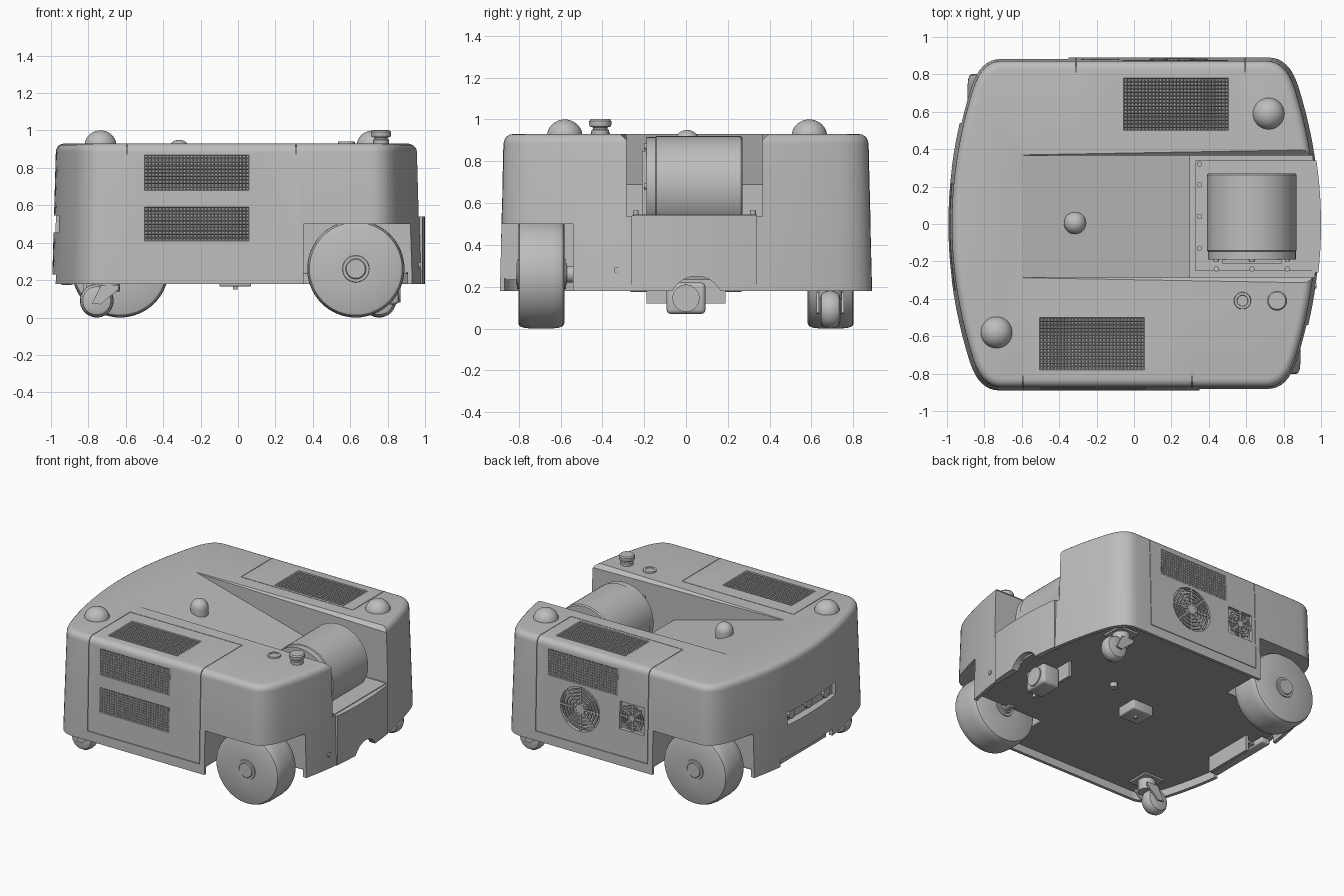
import bpy, bmesh, math
from mathutils import Matrix, Vector

old = bpy.data.objects.get("Cube")
if old:
    bpy.data.objects.remove(old, do_unlink=True)


def material(name, v):
    m = bpy.data.materials.new(name)
    m.use_nodes = True
    m.diffuse_color = (v, v, v, 1)
    m.node_tree.nodes["Principled BSDF"].inputs["Base Color"].default_value = (v, v, v, 1)
    return m


GREY = material("light grey", 0.51)
MID = material("mid grey", 0.38)
TURN = Matrix.Rotation(math.pi, 4, 'Z')
made = []


def finish(bm, name, mat=GREY, turn=False, recalc=True):
    if recalc:
        bmesh.ops.recalc_face_normals(bm, faces=bm.faces)
    if turn:
        bm.transform(TURN)
    me = bpy.data.meshes.new(name)
    bm.to_mesh(me)
    bm.free()
    me.materials.append(mat)
    ob = bpy.data.objects.new(name, me)
    bpy.context.collection.objects.link(ob)
    made.append(ob)
    return ob


def prism_mesh(pts, axis, a, b):
    place = {'x': lambda p, t: (t, p[0], p[1]),
             'y': lambda p, t: (p[0], t, p[1]),
             'z': lambda p, t: (p[0], p[1], t)}[axis]
    bm = bmesh.new()
    lo = [bm.verts.new(place(p, a)) for p in pts]
    hi = [bm.verts.new(place(p, b)) for p in pts]
    bm.faces.new(lo)
    bm.faces.new(hi)
    for i in range(len(pts)):
        j = (i + 1) % len(pts)
        bm.faces.new((lo[i], lo[j], hi[j], hi[i]))
    return bm


def prism(name, pts, axis, a, b, **kw):
    return finish(prism_mesh(pts, axis, a, b), name, **kw)


def box(name, x0, x1, y0, y1, z0, z1, bevel=0, **kw):
    bm = prism_mesh([(x0, y0), (x1, y0), (x1, y1), (x0, y1)], 'z', z0, z1)
    if bevel:
        bmesh.ops.recalc_face_normals(bm, faces=bm.faces)
        bmesh.ops.bevel(bm, geom=bm.edges[:], offset=bevel, segments=3, profile=0.5, affect='EDGES')
    return finish(bm, name, **kw)


def lathe(name, profile, loc, axis='z', steps=40, **kw):
    """Revolve (radius, height) points; a profile off the axis becomes a ring."""
    bm = bmesh.new()
    vs = [bm.verts.new((r, 0, h)) for r, h in profile]
    es = [bm.edges.new(p) for p in zip(vs, vs[1:])]
    if profile[0][0] > 0:
        es.append(bm.edges.new((vs[-1], vs[0])))
    bmesh.ops.spin(bm, geom=vs + es, cent=(0, 0, 0), axis=(0, 0, 1), angle=math.tau, steps=steps)
    bmesh.ops.remove_doubles(bm, verts=bm.verts, dist=1e-5)
    rot = {'z': Matrix.Identity(4), 'y': Matrix.Rotation(-math.pi / 2, 4, 'X'),
           'x': Matrix.Rotation(math.pi / 2, 4, 'Y')}[axis]
    bm.transform(Matrix.Translation(loc) @ rot)
    return finish(bm, name, **kw)


def cyl(name, loc, r, h, axis='z', **kw):
    return lathe(name, [(0, 0), (r, 0), (r, h), (0, h)], loc, axis, **kw)


def cut(target, *cutters):
    for c in cutters:
        m = target.modifiers.new("cut", 'BOOLEAN')
        m.operation, m.solver, m.object = 'DIFFERENCE', 'EXACT', c
    dg = bpy.context.evaluated_depsgraph_get()
    me = bpy.data.meshes.new_from_object(target.evaluated_get(dg))
    target.modifiers.clear()
    target.data = me
    for c in cutters:
        made.remove(c)
        bpy.data.objects.remove(c, do_unlink=True)


def bow(y, reach):
    return reach - 0.12 * (y / 0.75) ** 2


def outline(k=1.0):
    """Bowed ends and rounded corners, one quarter mirrored twice."""
    q = [(bow(i * 0.074, 0.994), i * 0.074) for i in range(11)]
    a, c, e = Vector(q[-1]), Vector((0.828, 0.89)), Vector((0.72, 0.89))
    for i in range(1, 9):
        t = i / 8
        q.append(tuple(a * (1 - t) ** 2 + c * 2 * t * (1 - t) + e * t * t))
    pts = q + [(-x, y) for x, y in q[::-1]] + [(-x, -y) for x, y in q[1:]] + [(x, -y) for x, y in q[:0:-1]]
    return [(x * k, y * k) for x, y in pts]


def wall(z):
    return 0.89 - 0.0237 * (z - 0.18)


# Body shell: drafted sides, rounded top edge, hollow below
bm = prism_mesh(outline(), 'z', 0.18, 0.93)
bmesh.ops.recalc_face_normals(bm, faces=bm.faces)
for v in bm.verts:
    if v.co.z > 0.9:
        v.co.x *= 0.98
        v.co.y *= 0.98
rim = [e for e in bm.edges if all(v.co.z > 0.9 for v in e.verts)]
bmesh.ops.bevel(bm, geom=rim, offset=0.045, segments=5, profile=0.5, affect='EDGES')
body = finish(bm, "body_shell")
cut(body, prism("hollow", outline(0.975), 'z', 0.1, 0.24))
base = prism("base_plate", outline(0.97), 'z', 0.233, 0.25, mat=MID)

# Ramp and drum bay, with upper edges that soften as the walls deepen
cut(body, prism("bay", [(-0.6, 0.931), (0.3, 0.69), (0.3, 0.535), (1.2, 0.535), (1.2, 1.2), (-0.6, 1.2)],
                'y', -0.285, 0.367))
for y in (-0.285, 0.367):
    d = 0.034
    bm = prism_mesh([(y - d, 0.93), (y, 0.93 - d), (y + d, 0.93), (y, 0.93 + d)], 'x', -0.59, 1.2)
    for v in bm.verts:
        if v.co.x < 0:
            v.co.y, v.co.z = y + (v.co.y - y) * 0.08, 0.93 + (v.co.z - 0.93) * 0.08
    cut(body, finish(bm, "edge"))

# Wheel wells and the arch under the bay
for part in (body, base):
    for t in (False, True):
        cut(part, box("well", 0.35, 1.2, -1.2, -0.54, 0, 0.5, turn=t))
cut(body, cyl("arch", (0.7, 0.05, 0.12), 0.13, 0.5, 'x'))

# Sensor slot and lower bumper recess on the bowed end
cut(body, box("slot", -1.2, -0.93, -0.36, 0.22, 0.455, 0.545))
cut(body, box("recess", -1.2, -0.9, -0.3, 0.3, 0.1, 0.23))
box("lower_sensor_bar", -0.95, -0.88, -0.27, 0.27, 0.175, 0.22, bevel=0.01)
for y in (-0.27, -0.07, 0.13):
    cyl("slot_sensor", (-0.95, y, 0.5), 0.035, 0.025, 'x')

# Access panel seams on both sides, running over the top
for t, top in ((False, 0.395), (True, 0.478)):
    ell = [(-1, 0.25), (-wall(0.25) + 0.008, 0.25), (-wall(0.87) + 0.008, 0.87), (-0.845, 0.914),
           (-0.81, 0.922), (-top, 0.922), (-top, 1), (-1, 1)]
    for x in (-0.595, 0.31):
        cut(body, prism("seam", ell, 'x', x - 0.002, x + 0.002, turn=t))
    cut(body, box("seam", -0.595, 0.31, -1, -wall(0.25) + 0.008, 0.248, 0.252, turn=t))
    cut(body, box("seam", -0.595, 0.31, -top - 0.002, -top + 0.002, 0.922, 1, turn=t))


def grille(name, w, h, matrix, turn):
    """Perforated plate of evenly pitched holes."""
    bm = bmesh.new()
    bmesh.ops.create_grid(bm, x_segments=round(w / 0.0187), y_segments=round(h / 0.0187), size=1)
    k = max(v.co.x for v in bm.verts)
    for v in bm.verts:
        v.co = (v.co.x / k * w / 2, v.co.y / k * h / 2, 0)
    bmesh.ops.inset_individual(bm, faces=bm.faces[:], thickness=0.0058, depth=-0.006)
    bm.transform(matrix)
    finish(bm, name, turn=turn, recalc=False)


# Ventilation grilles
lean = Matrix.Rotation(math.pi / 2 - 0.0237, 4, 'X')
for t, z0, z1 in ((False, 0.68, 0.87), (False, 0.41, 0.59), (True, 0.68, 0.87)):
    zc = (z0 + z1) / 2
    cut(body, box("pocket", -0.5, 0.06, -1, -wall(zc) + 0.02, z0, z1, turn=t))
    grille("side_grille", 0.56, z1 - z0, Matrix.Translation((-0.22, -wall(zc), zc)) @ lean, t)
for t in (False, True):
    cut(body, box("pocket", -0.505, 0.055, -0.78, -0.5, 0.91, 1.1, turn=t))
    grille("top_grille", 0.56, 0.28, Matrix.Translation((-0.225, -0.64, 0.93)), t)

# Cooling fans on the back wall
cut(body, cyl("pocket", (0.24, 0.855, 0.5), 0.16, 0.2, 'y'))
cut(body, box("pocket", -0.28, -0.08, 0.855, 1, 0.445, 0.645))
for x, z, r, rings in ((0.24, 0.5, 0.16, 5), (-0.18, 0.545, 0.1, 4)):
    cyl("fan_hub", (x, 0.86, z), r * 0.22, 0.022, 'y')
    for i in range(1, rings):
        a = r * (0.22 + 0.78 * i / rings)
        lathe("fan_ring", [(a, 0), (a + 0.01, 0), (a + 0.01, 0.008), (a, 0.008)], (x, 0.873, z), 'y')
    for i in range(4):
        bm = prism_mesh([(-r, -0.006), (r, -0.006), (r, 0.006), (-r, 0.006)], 'y', 0.872, 0.88)
        bm.transform(Matrix.Translation((x, 0, z)) @ Matrix.Rotation(i * math.pi / 4, 4, 'Y'))
        finish(bm, "fan_spoke")

# Bowed cover below the drum bay
ys = [-0.26 + 0.06 * i for i in range(11)]
cover = prism("bay_cover", [(bow(y, 1.0), y) for y in ys] + [(0.95, 0.34), (0.95, -0.26)], 'z', 0.18, 0.54)
cut(cover, cyl("arch", (0.7, 0.05, 0.12), 0.13, 0.5, 'x'))
cyl("cover_bolt", (0.94, -0.33, 0.28), 0.015, 0.035, 'x', steps=16)

# Drum, its bracket and bolts
box("drum_mount", 0.33, 0.96, -0.25, 0.34, 0.53, 0.545)
lathe("drum", [(0, 0), (0.232, 0), (0.24, 0.008), (0.24, 0.412), (0.232, 0.42), (0, 0.42)],
      (0.63, -0.15, 0.68), 'y', steps=64)
cyl("drum_flange", (0.63, -0.19, 0.68), 0.235, 0.045, 'y', steps=64)
box("drum_bracket", 0.47, 0.79, -0.21, -0.185, 0.54, 0.85)
for x, y in ((0.35, 0.32), (0.35, 0.21), (0.35, 0.04), (0.35, -0.13), (0.44, -0.24), (0.63, -0.24), (0.82, -0.24)):
    cyl("mount_bolt", (x, y, 0.54), 0.014, 0.025, steps=16)
for i in range(8):
    a = i * math.pi / 4
    cyl("flange_bolt", (0.63 + 0.19 * math.cos(a), -0.2, 0.68 + 0.19 * math.sin(a)), 0.014, 0.02, 'y', steps=16)


def dome(name, x, y, z, r, base, height):
    arc = [(r * math.cos(i * math.pi / 16), base + height * math.sin(i * math.pi / 16)) for i in range(8)]
    lathe(name, [(0, 0), (r, 0)] + arc + [(0, base + height)], (x, y, z))


# Top fittings
dome("beacon_front", -0.735, -0.58, 0.915, 0.085, 0.005, 0.08)
dome("beacon_back", 0.72, 0.59, 0.915, 0.085, 0.005, 0.08)
dome("ramp_knob", -0.315, 0.005, 0.84, 0.06, 0.05, 0.06)
lathe("stop_button", [(0, 0), (0.042, 0), (0.042, 0.022), (0.034, 0.026), (0.034, 0.034), (0.05, 0.038),
                      (0.053, 0.048), (0.053, 0.064), (0.046, 0.073), (0, 0.075)], (0.765, -0.41, 0.928))
lathe("start_button", [(0, 0), (0.046, 0), (0.044, 0.012), (0.03, 0.012), (0.028, 0.008), (0, 0.008)],
      (0.58, -0.41, 0.928))

# Drive wheels and swivel casters, repeated by a half turn
half = [(0, -0.122), (0.05, -0.122), (0.055, -0.117), (0.07, -0.117), (0.072, -0.11), (0.236, -0.11),
        (0.248, -0.104), (0.256, -0.085), (0.26, -0.05)]
tyre = half + [(r, -h) for r, h in half[::-1]]
roll = [(0, -0.05), (0.05, -0.05), (0.075, -0.042), (0.087, -0.022), (0.09, 0)]
for t in (False, True):
    lathe("drive_wheel", tyre, (0.63, -0.692, 0.26), 'y', steps=64, turn=t)
    cyl("wheel_axle", (0.63, -0.6, 0.26), 0.04, 0.1, 'y', turn=t)
    lathe("caster_wheel", roll + [(r, -h) for r, h in roll[-2::-1]], (-0.755, -0.69, 0.09), 'y', turn=t)
    cyl("caster_swivel", (-0.69, -0.69, 0.14), 0.06, 0.095, turn=t)
    box("caster_plate", -0.77, -0.61, -0.77, -0.61, 0.22, 0.235, turn=t)
    for y in (-0.755, -0.635):
        prism("caster_fork", [(-0.78, 0.075), (-0.735, 0.07), (-0.64, 0.15), (-0.64, 0.175), (-0.73, 0.175)],
              'y', y, y + 0.012, turn=t)

# Underside devices
box("camera_housing", 0.72, 0.86, -0.093, 0.093, 0.07, 0.22, bevel=0.02)
cyl("camera_lens", (0.85, 0, 0.145), 0.065, 0.018, 'x')
box("camera_bracket", 0.7, 0.72, -0.19, 0.19, 0.12, 0.24)
box("rear_bracket", -0.83, -0.81, -0.19, 0.19, 0.12, 0.24)
box("rear_bracket_foot", -0.9, -0.82, -0.19, 0.19, 0.185, 0.2)
box("sensor_box", -0.1, 0.07, -0.08, 0.08, 0.165, 0.24, bevel=0.01)
cyl("sensor_pin", (-0.015, 0, 0.15), 0.012, 0.03, steps=16)
cyl("plate_stud", (0.3, 0.15, 0.2), 0.025, 0.04, steps=20)

# Smooth the rounded surfaces, keeping edges sharp
bpy.ops.object.select_all(action='DESELECT')
for ob in made:
    ob.select_set(True)
bpy.context.view_layer.objects.active = body
bpy.ops.object.shade_smooth_by_angle(angle=math.radians(30))
